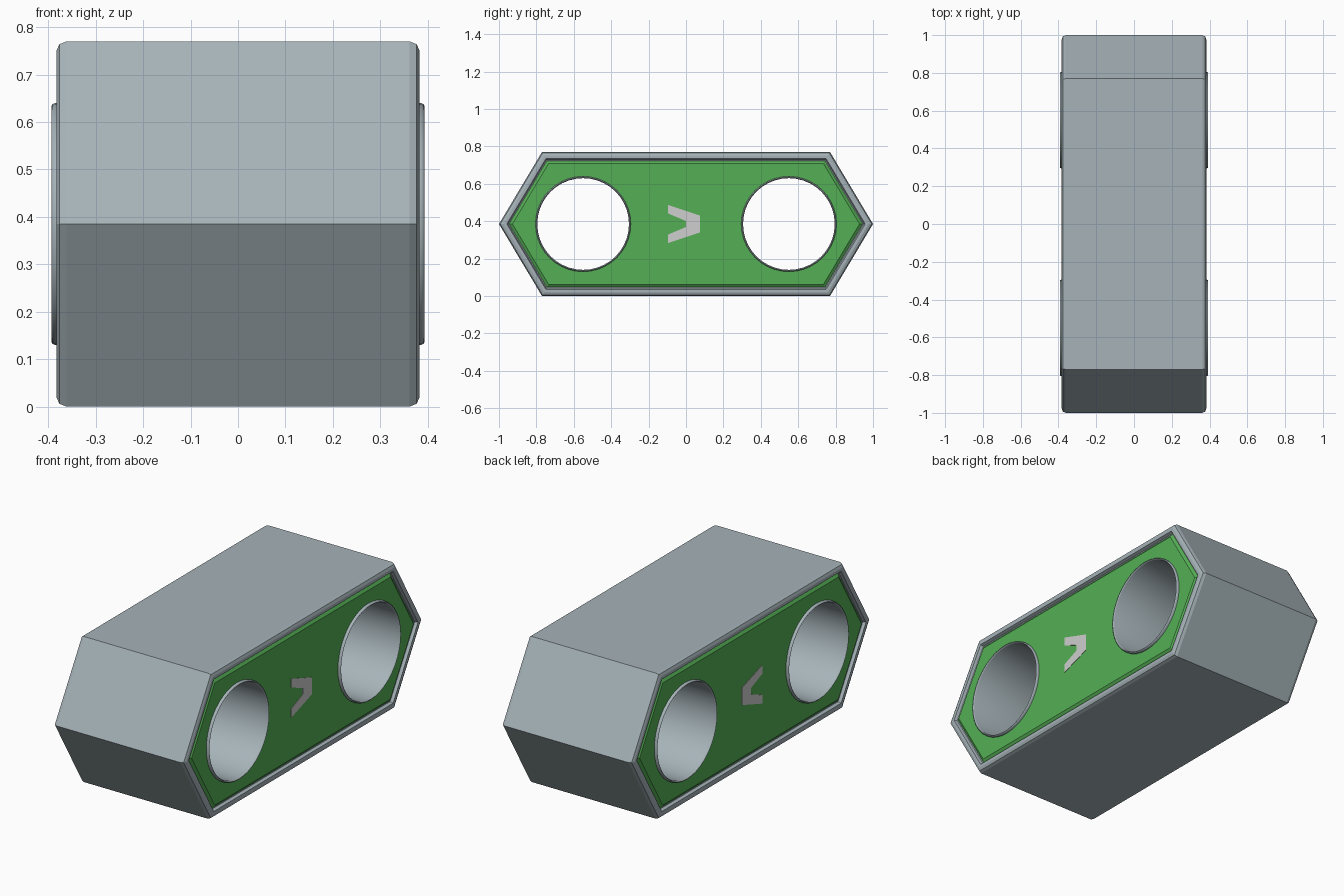
import bpy, bmesh, math

if "Cube" in bpy.data.objects:
    bpy.data.objects.remove(bpy.data.objects["Cube"])

CZ = 0.385          # height of the centre axis
SEG = 40            # segments of the round tubes


def material(name, col):
    m = bpy.data.materials.new(name)
    m.diffuse_color = (*col, 1)
    m.use_nodes = True
    m.node_tree.nodes["Principled BSDF"].inputs["Base Color"].default_value = m.diffuse_color
    return m


GREY = material("blue grey", (0.38, 0.45, 0.48))
GREEN = material("green", (0.09, 0.43, 0.09))
PALE = material("pale grey", (0.62, 0.62, 0.62))


def hexagon(x, d):
    """Long hexagon at x, inset evenly by d."""
    h, c, t = 0.385 - d, 0.77 - 0.568 * d, 1 - 1.165 * d
    return [(x, y, CZ + z) for y, z in
            ((t, 0), (c, h), (-c, h), (-t, 0), (-c, -h), (c, -h))]


def circle(x, r, cy):
    return [(x, cy + r * math.cos(2 * math.pi * i / SEG),
             CZ + r * math.sin(2 * math.pi * i / SEG)) for i in range(SEG)]


def finish(bm, name, mat, mirror=False):
    me = bpy.data.meshes.new(name)
    bm.to_mesh(me)
    bm.free()
    me.materials.append(mat)
    ob = bpy.data.objects.new(name, me)
    bpy.context.collection.objects.link(ob)
    if mirror:
        ob.modifiers.new("both_sides", 'MIRROR').use_mirror_merge = False
    return ob


def bridge(bm, a, b):
    n = len(a)
    for i in range(n):
        bm.faces.new((a[i], a[(i + 1) % n], b[(i + 1) % n], b[i]))


def closed_sweep(name, loops, mat):
    """Join loops in order, last to first, into a closed ring solid."""
    bm = bmesh.new()
    rings = [[bm.verts.new(p) for p in lp] for lp in loops]
    for a, b in zip(rings, rings[1:] + rings[:1]):
        bridge(bm, a, b)
    bmesh.ops.recalc_face_normals(bm, faces=bm.faces)
    return finish(bm, name, mat)


def both_ends(half):
    return half + [(-x, v) for x, v in reversed(half)]


# hexagonal casing with softened rim and recessed lip
rim = both_ends([(0.362, 0), (0.377, 0.006), (0.383, 0.02),
                 (0.383, 0.036), (0.368, 0.042), (0.366, 0.05)])
closed_sweep("casing", [hexagon(x, d) for x, d in rim], GREY)

# two open tubes running through the casing
tube = both_ends([(0.386, 0.255), (0.391, 0.253), (0.393, 0.250),
                  (0.391, 0.247), (0.386, 0.245)])
for side, cy in (("front", -0.55), ("back", 0.55)):
    ob = closed_sweep(side + "_tube", [circle(x, r, cy) for x, r in tube], GREY)
    bpy.ops.object.select_all(action='DESELECT')
    bpy.context.view_layer.objects.active = ob
    ob.select_set(True)
    bpy.ops.object.shade_smooth_by_angle(angle=math.radians(50))

# green side panels with bevelled border and two round openings
bm = bmesh.new()
base = [bm.verts.new(p) for p in hexagon(0.366, 0.046)]
edge = [bm.verts.new(p) for p in hexagon(0.378, 0.062)]
edges = []
for lp in (edge, *([bm.verts.new(p) for p in circle(0.378, 0.2535, cy)]
                   for cy in (-0.55, 0.55))):
    edges += [bm.edges.new((lp[i], lp[(i + 1) % len(lp)])) for i in range(len(lp))]
bmesh.ops.triangle_fill(bm, use_beauty=True, edges=edges, normal=(1, 0, 0))
bridge(bm, base, edge)
bm.normal_update()
for f in bm.faces:
    if f.normal.x < 0:
        f.normal_flip()
finish(bm, "side_panels", GREEN, mirror=True)

# thin chevron plates on the panels
half = [(0.075, 0.045), (-0.095, 0.102), (-0.095, 0.056), (0.0, 0.016)]
outline = half + [(y, -z) for y, z in reversed(half)]
bm = bmesh.new()
low, top = ([bm.verts.new((x, y, CZ + z)) for y, z in outline] for x in (0.377, 0.380))
bridge(bm, low, top)
bm.faces.new(top)
bm.faces.new(low[::-1])
bmesh.ops.recalc_face_normals(bm, faces=bm.faces)
finish(bm, "chevron_marks", PALE, mirror=True)
